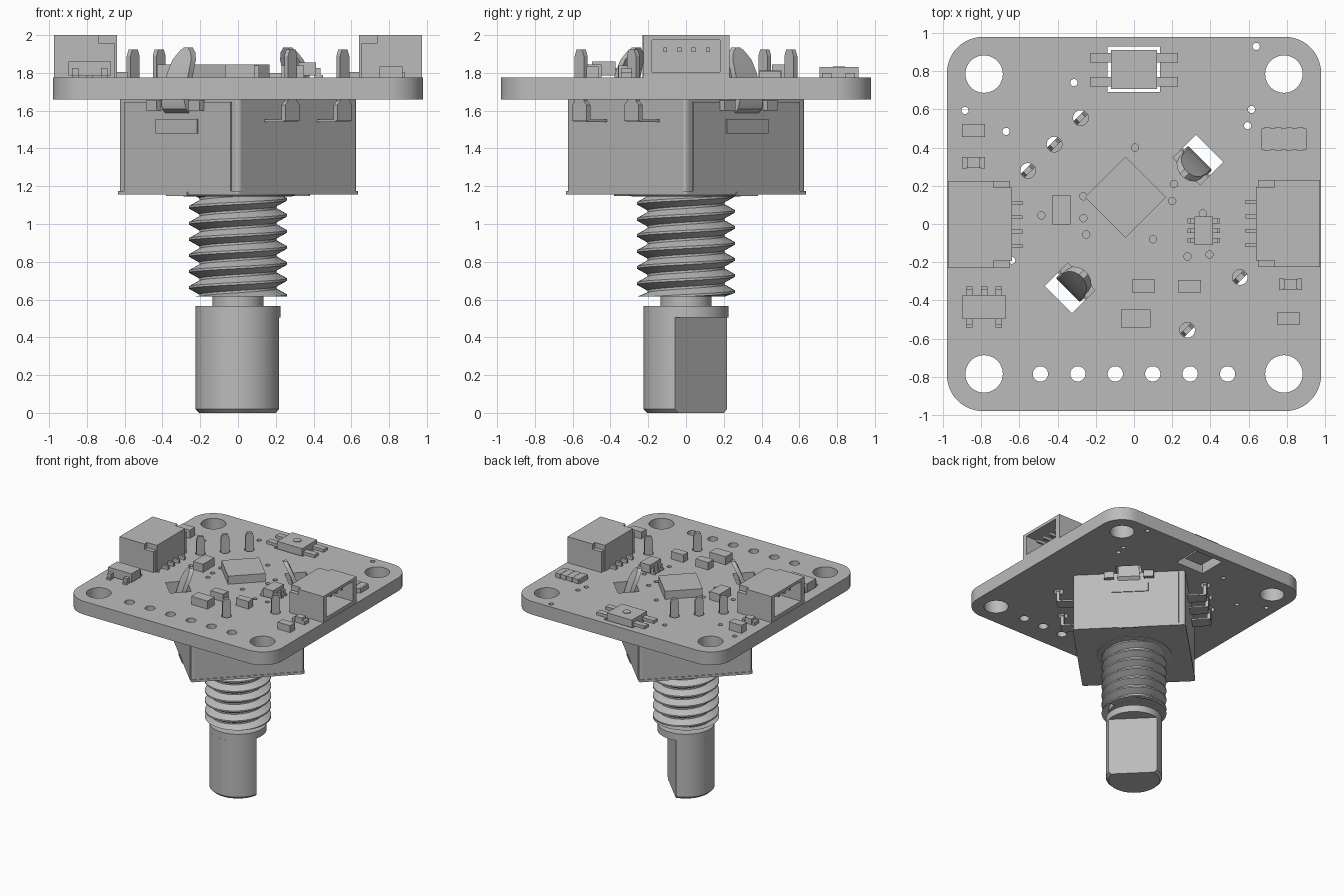
import bpy, bmesh, math
from mathutils import Matrix, Vector

cube = bpy.data.objects.get("Cube")
if cube:
    bpy.data.objects.remove(cube, do_unlink=True)

grey = bpy.data.materials.new("plain_grey")
grey.use_nodes = True
GREY = (0.5, 0.5, 0.5, 1)
grey.diffuse_color = GREY
grey.node_tree.nodes["Principled BSDF"].inputs["Base Color"].default_value = GREY

BOTTOM, TOP = 1.66, 1.775           # circuit board faces


def turn(deg, axis="Z"):
    return Matrix.Rotation(math.radians(deg), 4, axis)


def add(name, bm, frame=Matrix(), smooth=False):
    bmesh.ops.transform(bm, matrix=frame, verts=bm.verts)
    bmesh.ops.recalc_face_normals(bm, faces=bm.faces)
    mesh = bpy.data.meshes.new(name)
    bm.to_mesh(mesh)
    bm.free()
    ob = bpy.data.objects.new(name, mesh)
    bpy.context.collection.objects.link(ob)
    mesh.materials.append(grey)
    if smooth:
        bpy.ops.object.select_all(action="DESELECT")
        ob.select_set(True)
        bpy.context.view_layer.objects.active = ob
        bpy.ops.object.shade_smooth_by_angle(angle=math.radians(30))
    return ob


def box(name, x, y, z, frame=Matrix(), bevel=0):
    """Box from (low, high) ranges, with optional rounded upright edges."""
    bm = bmesh.new()
    mid = Vector([(a + b) / 2 for a, b in (x, y, z)])
    size = [b - a for a, b in (x, y, z)]
    bmesh.ops.create_cube(bm, size=1, matrix=Matrix.Translation(mid) @ Matrix.Diagonal(size + [1]))
    if bevel:
        up = [e for e in bm.edges if abs(e.verts[0].co.z - e.verts[1].co.z) > 1e-4]
        bmesh.ops.bevel(bm, geom=up, offset=bevel, segments=3, affect="EDGES", profile=0.5)
    return add(name, bm, frame)


def chip(name, x, y, w, d, h, lift=0, frame=Matrix()):
    return box(name, (x - w / 2, x + w / 2), (y - d / 2, y + d / 2), (TOP + lift, TOP + h), frame)


def prism(name, pts, low, high, frame=Matrix(), smooth=False):
    bm = bmesh.new()
    face = bm.faces.new([bm.verts.new((x, y, low)) for x, y in pts])
    new = bmesh.ops.extrude_face_region(bm, geom=[face])["geom"]
    bmesh.ops.translate(bm, vec=(0, 0, high - low), verts=[v for v in new if isinstance(v, bmesh.types.BMVert)])
    return add(name, bm, frame, smooth)


def lathe(name, profile, steps=64):
    bm = bmesh.new()
    rings = [[bm.verts.new((r * math.cos(i * math.tau / steps), r * math.sin(i * math.tau / steps), z))
              for i in range(steps)] for r, z in profile]
    for a, b in zip(rings, rings[1:]):
        for i in range(steps):
            j = (i + 1) % steps
            bm.faces.new((a[i], a[j], b[j], b[i]))
    bm.faces.new(rings[0])
    bm.faces.new(rings[-1])
    return add(name, bm, smooth=True)


def circle(x, y, r, n=32):
    return [(x + r * math.cos(i * math.tau / n), y + r * math.sin(i * math.tau / n)) for i in range(n)]


# Circuit board: rounded outline with all holes, extruded
def rounded_square(half, r):
    pts = []
    for q, (sx, sy) in enumerate([(1, 1), (-1, 1), (-1, -1), (1, -1)]):
        for k in range(13):
            a = math.radians(90 * q + 7.5 * k)
            pts.append((sx * (half - r) + r * math.cos(a), sy * (half - r) + r * math.sin(a)))
    return pts


loops = [rounded_square(0.98, 0.19)]
loops += [circle(sx * 0.785, sy * 0.785, 0.098, 48) for sx in (1, -1) for sy in (1, -1)]
loops += [circle(-0.49 + 0.196 * i, -0.785, 0.04) for i in range(6)]
PINS = [(-0.195, 0.59), (0, 0.59), (0.195, 0.59), (-0.195, -0.59), (0.195, -0.59)]
for u, v in PINS:
    p = turn(45) @ Vector((u, v, 0))
    loops.append(circle(p.x, p.y, 0.04))
for x, y in [(0.64, 0.93), (-0.315, 0.74), (-0.885, 0.595), (-0.67, 0.485), (0.615, 0.6), (0.595, 0.515),
             (-0.64, -0.19), (0.005, 0.4), (-0.265, 0.145), (-0.485, 0.045), (-0.265, 0.03), (-0.25, -0.055),
             (0.1, -0.08), (0.21, 0.21), (0.2, 0.12), (0.36, 0.055), (0.28, -0.17), (0.395, -0.16)]:
    loops.append(circle(x, y, 0.019, 16))
loops.append([(-0.14, 0.69), (0.135, 0.69), (0.135, 0.93), (-0.14, 0.93)])
for side in (45, 225):
    loops.append([(turn(side) @ Vector((u, v, 0))).xy[:]
                  for u, v in ((0.39, -0.1), (0.56, -0.1), (0.56, 0.1), (0.39, 0.1))])

curve = bpy.data.curves.new("board_outline", "CURVE")
curve.dimensions = "2D"
curve.fill_mode = "BOTH"
curve.extrude = (TOP - BOTTOM) / 2
for pts in loops:
    s = curve.splines.new("POLY")
    s.points.add(len(pts) - 1)
    for p, (x, y) in zip(s.points, pts):
        p.co = (x, y, 0, 1)
    s.use_cyclic_u = True
helper = bpy.data.objects.new("board_outline", curve)
bpy.context.collection.objects.link(helper)
bpy.context.view_layer.update()
bm = bmesh.new()
bm.from_mesh(helper.evaluated_get(bpy.context.evaluated_depsgraph_get()).to_mesh())
bmesh.ops.remove_doubles(bm, verts=bm.verts, dist=1e-5)
bpy.data.objects.remove(helper, do_unlink=True)
add("circuit_board", bm, Matrix.Translation((0, 0, (BOTTOM + TOP) / 2)), True)

# Encoder housing, turned 45 degrees under the board
R45 = turn(45)
box("encoder_body", (-0.447, 0.447), (-0.45, 0.45), (1.17, BOTTOM), R45, 0.02)
box("housing_base_plate", (-0.455, 0.455), (-0.455, 0.455), (1.155, 1.175), R45, 0.02)
lathe("bushing_collar", [(0.3, 1.17), (0.3, 1.15), (0.28, 1.145), (0.2, 1.145)])
for name, deg in (("left", 45), ("right", 225)):
    F = turn(deg)
    box(name + "_housing_plate", (0.44, 0.455), (-0.4, 0.4), (1.17, 1.645), F)
    box(name + "_plate_emboss", (0.45, 0.462), (-0.155, 0.155), (1.48, 1.555), F)
    box(name + "_plate_tab", (0.45, 0.46), (-0.08, 0.08), (1.148, 1.17), F)
    for v in (-0.16, 0.16):
        box(name + "_plate_hook", (0.45, 0.49), (v - 0.04, v + 0.04), (1.6, 1.655), F)
    # Bent retaining tongue with a rounded tip
    bm = bmesh.new()
    path = [(0.445, 1.58, 0.09), (0.48, 1.61, 0.09), (0.49, 1.66, 0.085), (0.47, 1.73, 0.08), (0.45, 1.8, 0.08),
            (0.42, 1.87, 0.07), (0.4, 1.91, 0.045), (0.39, 1.935, 0.015)]
    rows = [[bm.verts.new((u + o, s * w, z)) for o, s in ((0, -1), (0, 1), (-0.035, 1), (-0.035, -1))]
            for u, z, w in path]
    for a, b in zip(rows, rows[1:]):
        for i in range(4):
            j = (i + 1) % 4
            bm.faces.new((a[i], a[j], b[j], b[i]))
    bm.faces.new(rows[0])
    bm.faces.new(rows[-1])
    add(name + "_retaining_tongue", bm, F, True)

# Terminal pins: shouldered flat blade on a foot from the housing
half_pin = [(0.055, 1.545), (0.055, 1.63), (0.034, 1.65), (0.034, 1.89), (0.02, 1.925)]
blade = half_pin + [(-x, z) for x, z in reversed(half_pin)]
for u, v in PINS:
    prism("terminal_pin", blade, -0.014, 0.014, R45 @ Matrix.Translation((u, v, 0)) @ turn(90, "X"))
    box("terminal_foot", (u - 0.055, u + 0.055), sorted((v, math.copysign(0.44, v))), (1.54, 1.553), R45)

# Threaded bushing
PITCH, N, LOW, HIGH = 0.085, 48, 0.615, 1.17
bm = bmesh.new()
strips = []
for r, shift in ((0.26, 0), (0.26, 0.14), (0.205, 0.5), (0.205, 0.64)):
    row = []
    for k in range(N * 9):
        a = k * math.tau / N
        z = LOW + PITCH * (k / N + shift - 1)
        row.append(bm.verts.new((r * math.cos(a), r * math.sin(a), min(max(z, LOW), HIGH))))
    strips.append(row)
for k in range(N * 8 - 1):
    for s in range(4):
        a, b, o = strips[s], strips[(s + 1) % 4], N if s == 3 else 0
        quad = (a[k], a[k + 1], b[k + 1 + o], b[k + o])
        if max(v.co.z for v in quad) > LOW and min(v.co.z for v in quad) < HIGH:
            bm.faces.new(quad)
bmesh.ops.delete(bm, geom=[v for v in bm.verts if not v.link_faces], context="VERTS")
add("bushing_thread", bm, smooth=True)
lathe("bushing_core", [(0.204, LOW), (0.204, 1.18)])
lathe("shaft_neck", [(0.135, 0.55), (0.135, 0.63)])

# Shaft with a flat cut towards the back left
lathe("shaft_head", [(0.225, 0.505), (0.225, 0.565)])
bm = bmesh.new()
for r0, r1, z0, z1 in ((0.205, 0.225, 0, 0.02), (0.225, 0.225, 0.02, 0.507)):
    arcs = [[bm.verts.new((r * math.cos(a), r * math.sin(a), z)) for a in
             [math.acos(0.1125 / r) + i / 48 * (math.tau - 2 * math.acos(0.1125 / r)) for i in range(49)]]
            for r, z in ((r0, z0), (r1, z1))]
    for i in range(49):
        j = (i + 1) % 49
        bm.faces.new((arcs[0][i], arcs[0][j], arcs[1][j], arcs[1][i]))
    bm.faces.new(arcs[0] if z0 == 0 else arcs[1])
bmesh.ops.remove_doubles(bm, verts=bm.verts, dist=1e-5)
add("shaft", bm, R45, True)

# Side connectors: open shell with contacts
for name, deg in (("left", 0), ("right", 180)):
    F = turn(deg)
    walls = [("roof", (0.735, 0.975), (-0.225, 0.23), (1.975, 2.0)), ("floor", (0.66, 0.975), (-0.225, 0.23), (TOP, 1.805)),
             ("front_wall", (0.735, 0.975), (-0.225, -0.18), (TOP, 2.0)),
             ("back_wall", (0.735, 0.975), (0.18, 0.23), (TOP, 2.0)),
             ("rear_block", (0.64, 0.74), (-0.19, 0.195), (TOP, 2.0)),
             ("rear_shoulder", (0.65, 0.738), (-0.225, 0.23), (TOP, 1.955))]
    for part, x, y, z in walls:
        box(name + "_connector_" + part, x, y, z, F)
    for i in range(4):
        y = -0.11 + 0.075 * i
        box(name + "_connector_contact", (0.73, 0.92), (y - 0.01, y + 0.01), (1.91, 1.935), F)
        box(name + "_connector_lead", (0.585, 0.66), (y - 0.01, y + 0.01), (TOP, TOP + 0.03), F)

# Main chip, standing on the board as a diamond
chip("main_chip", 0, 0, 0.3, 0.3, 0.07, 0, Matrix.Translation((-0.045, 0.14, 0)) @ R45)

# Window light with four leads and a lens through the board
chip("window_light_body", 0, 0.81, 0.24, 0.205, 0.055, -0.04)
chip("window_light_lens_step", 0, 0.81, 0.17, 0.15, 0, -0.08)
prism("window_light_dot", circle(0, 0.81, 0.032), TOP + 0.05, TOP + 0.06)
for sx in (-1, 1):
    for y in (0.745, 0.87):
        chip("window_light_lead", sx * 0.165, y, 0.13, 0.05, 0.025)

# Small passive parts
for x, y, w, d, h in [(-0.84, 0.49, 0.12, 0.07, 0.07), (0.05, -0.325, 0.12, 0.07, 0.065),
                      (0.29, -0.325, 0.12, 0.065, 0.065), (0.01, -0.495, 0.155, 0.095, 0.07),
                      (0.81, -0.495, 0.12, 0.065, 0.06), (-0.38, 0.075, 0.095, 0.155, 0.07)]:
    chip("capacitor", x, y, w, d, h)
for x, y in ((-0.84, 0.32), (0.82, -0.315)):
    chip("indicator_base", x, y, 0.12, 0.045, 0.025)
    chip("indicator_lens", x, y, 0.065, 0.055, 0.05)
    for s in (-1, 1):
        chip("indicator_end", x + s * 0.048, y, 0.025, 0.06, 0.03)
chip("resistor_array", 0.785, 0.445, 0.235, 0.11, 0.035)
for i in range(4):
    chip("resistor_array_end", 0.697 + 0.058 * i, 0.445, 0.035, 0.122, 0.037)

# Regulator and driver chips with leads
chip("regulator", -0.785, -0.435, 0.225, 0.125, 0.085, 0.01)
for x, s in ((-0.862, 1), (-0.785, 1), (-0.708, 1), (-0.862, -1), (-0.708, -1)):
    chip("regulator_foot", x, -0.435 + s * 0.08, 0.035, 0.03, 0.05)
    chip("regulator_lead", x, -0.435 + s * 0.078, 0.035, 0.034, 0.05, 0.035)
    chip("regulator_toe", x, -0.435 + s * 0.09, 0.035, 0.035, 0.015)
chip("driver_chip", 0.365, -0.035, 0.095, 0.15, 0.08, 0.01)
for s in (-1, 1):
    for i in (-1, 0, 1):
        y = -0.035 + 0.05 * i
        chip("driver_lead", 0.365 + s * 0.056, y, 0.03, 0.025, 0.05)
        chip("driver_toe", 0.365 + s * 0.07, y, 0.03, 0.025, 0.015)
